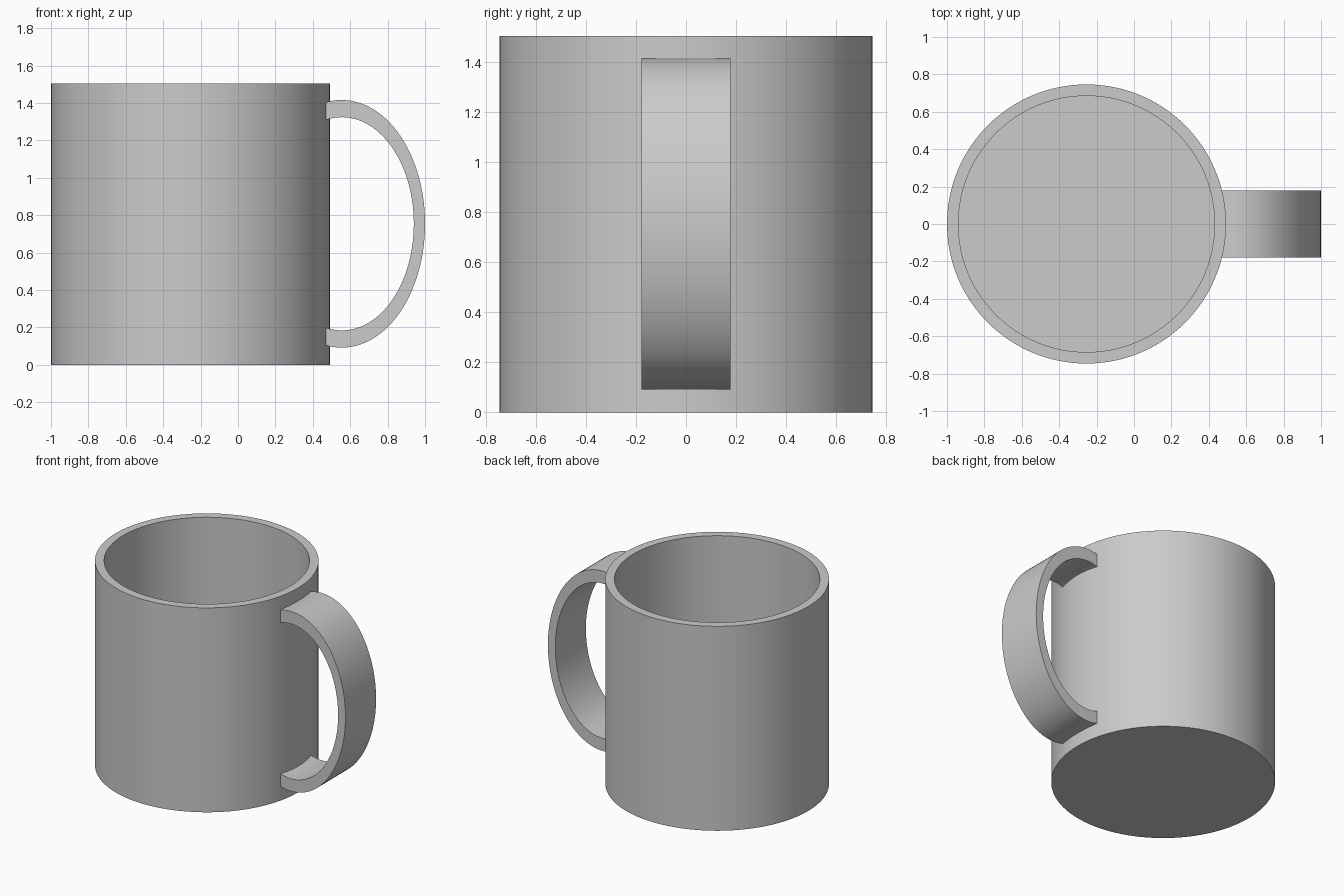
import bpy, bmesh
from math import acos, cos, sin

cube = bpy.data.objects.get("Cube")
if cube:
    bpy.data.objects.remove(cube, do_unlink=True)

RADIUS, HEIGHT, WALL, CENTRE_X = 0.746, 1.505, 0.061, -0.254

grey = bpy.data.materials.new("grey ceramic")
grey.use_nodes = True
colour = (0.6, 0.6, 0.6, 1)
grey.diffuse_color = colour
grey.node_tree.nodes["Principled BSDF"].inputs["Base Color"].default_value = colour


def finish(bm, name):
    """Turn a bmesh into a smooth object with sharp rims."""
    bmesh.ops.recalc_face_normals(bm, faces=bm.faces[:])
    mesh = bpy.data.meshes.new(name)
    bm.to_mesh(mesh)
    bm.free()
    obj = bpy.data.objects.new(name, mesh)
    bpy.context.collection.objects.link(obj)
    mesh.materials.append(grey)
    bpy.ops.object.select_all(action="DESELECT")
    obj.select_set(True)
    bpy.context.view_layer.objects.active = obj
    bpy.ops.object.shade_smooth_by_angle()
    return obj


# Cup body: a cylinder whose top is inset and pushed down to hollow it
bm = bmesh.new()
bmesh.ops.create_cone(bm, cap_ends=True, segments=128,
                      radius1=RADIUS, radius2=RADIUS, depth=HEIGHT)
bm.faces.ensure_lookup_table()
top = max(bm.faces, key=lambda f: f.calc_center_median().z)
bmesh.ops.inset_region(bm, faces=[top], thickness=WALL, use_even_offset=True)
floor = bmesh.ops.extrude_discrete_faces(bm, faces=[top])["faces"][0]
bmesh.ops.translate(bm, verts=floor.verts[:], vec=(0, 0, WALL - HEIGHT))
bmesh.ops.translate(bm, verts=bm.verts[:], vec=(CENTRE_X, 0, HEIGHT / 2))
finish(bm, "cup_body")

# Handle: a flat elliptical band whose ends sit inside the cup wall
ARC_X, ARC_Z, END_X, HALF_WIDTH, STEPS = 0.555, 0.754, 0.45, 0.178, 64


def arc_point(t, rx, rz):
    """Point on an ellipse, t from -1 to 1 between the two wall ends."""
    angle = t * acos((END_X - ARC_X) / rx)
    return ARC_X + rx * cos(angle), ARC_Z + rz * sin(angle)


bm = bmesh.new()
rings = []
for i in range(STEPS + 1):
    t = 2 * i / STEPS - 1
    outer = arc_point(t, 0.445, 0.662)
    inner = arc_point(t, 0.385, 0.57)
    section = [(outer, -1), (outer, 1), (inner, 1), (inner, -1)]
    rings.append([bm.verts.new((x, side * HALF_WIDTH, z)) for (x, z), side in section])
for a, b in zip(rings, rings[1:]):
    for k in range(4):
        n = (k + 1) % 4
        bm.faces.new((a[k], a[n], b[n], b[k]))
bm.faces.new(rings[0])
bm.faces.new(rings[-1])
finish(bm, "handle")
